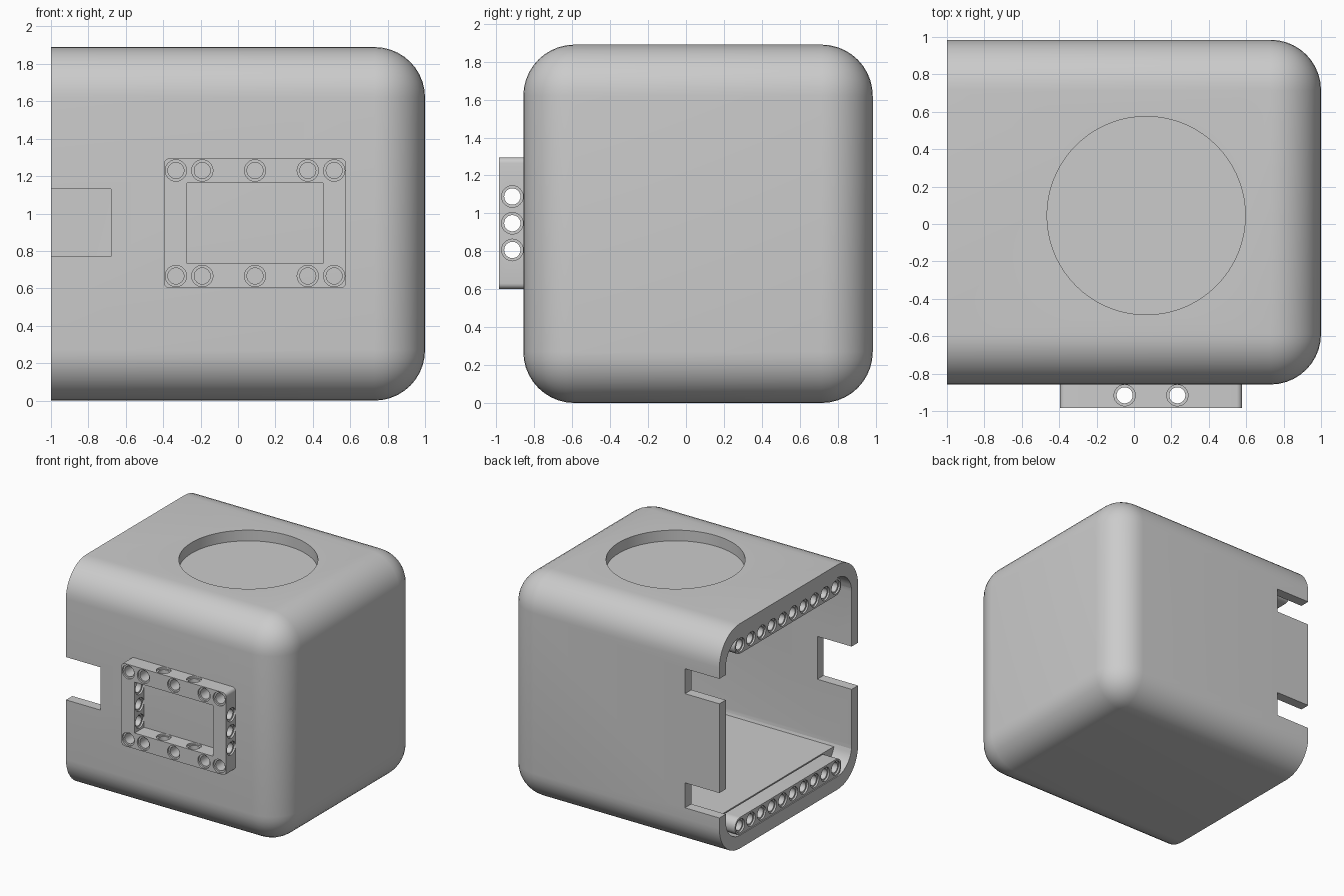
import bpy, bmesh, math
from mathutils import Matrix, Vector

if "Cube" in bpy.data.objects:
    bpy.data.objects.remove(bpy.data.objects["Cube"])

grey = bpy.data.materials.new("plain grey")
grey.use_nodes = True
COLOUR = (0.6, 0.6, 0.6, 1)
grey.diffuse_color = COLOUR
grey.node_tree.nodes["Principled BSDF"].inputs["Base Color"].default_value = COLOUR

PITCH = 0.141
TURN = {"X": Matrix.Rotation(math.pi / 2, 4, "Y"),
        "Y": Matrix.Rotation(math.pi / 2, 4, "X"),
        "Z": Matrix.Identity(4)}


def make(name, bm):
    bmesh.ops.recalc_face_normals(bm, faces=bm.faces)
    mesh = bpy.data.meshes.new(name)
    bm.to_mesh(mesh)
    bm.free()
    mesh.materials.append(grey)
    obj = bpy.data.objects.new(name, mesh)
    bpy.context.collection.objects.link(obj)
    return obj


def block(name, lo, hi, radius=0, pick=None, segments=10, z_clamp=None):
    """Box between two corners, rounding the edges chosen by pick."""
    bm = bmesh.new()
    bmesh.ops.create_cube(bm, size=1)
    lo, hi = Vector(lo), Vector(hi)
    for v in bm.verts:
        v.co = Vector([lo[i] if v.co[i] < 0 else hi[i] for i in range(3)])
    if radius:
        edges = [e for e in bm.edges if pick(e, lo)]
        bmesh.ops.bevel(bm, geom=edges, offset=radius, segments=segments,
                        profile=0.5, affect="EDGES", clamp_overlap=False)
    if z_clamp:
        for v in bm.verts:
            v.co.z = min(max(v.co.z, z_clamp[0]), z_clamp[1])
    return make(name, bm)


def not_open_end(edge, lo):
    return any(v.co.x > lo.x + 0.001 for v in edge.verts)


def along(axis):
    def pick(edge, lo):
        d = edge.verts[0].co - edge.verts[1].co
        return abs(d[axis]) > 0.9 * d.length
    return pick


def add_hole(bm, centre, axis, half):
    """Stepped round cutter: a bore with a shallow wider rim at both ends."""
    bore, rim, step, n = 0.043, 0.057, 0.015, 24
    outline = [(rim, -half - 0.02), (rim, step - half), (bore, step - half),
               (bore, half - step), (rim, half - step), (rim, half + 0.02)]
    place = Matrix.Translation(centre) @ TURN[axis]
    rings = []
    for r, h in outline:
        rings.append([bm.verts.new(place @ Vector((r * math.cos(t), r * math.sin(t), h)))
                      for t in (2 * math.pi * k / n for k in range(n))])
    for a, b in zip(rings, rings[1:]):
        for k in range(n):
            bm.faces.new((a[k], a[(k + 1) % n], b[(k + 1) % n], b[k]))
    bm.faces.new(rings[0])
    bm.faces.new(rings[-1])


def cut(obj, cutter):
    mod = obj.modifiers.new("cut", "BOOLEAN")
    mod.operation, mod.solver, mod.object = "DIFFERENCE", "EXACT", cutter
    bpy.context.view_layer.objects.active = obj
    bpy.ops.object.modifier_apply(modifier=mod.name)
    bpy.data.objects.remove(cutter)


def smooth(obj):
    bpy.ops.object.select_all(action="DESELECT")
    obj.select_set(True)
    bpy.context.view_layer.objects.active = obj
    bpy.ops.object.shade_smooth_by_angle(angle=math.radians(32))


# Rounded housing, open at one end
FRONT, BACK, TOP = -0.858, 0.985, 1.89
housing = block("housing", (-1, FRONT, 0), (1, BACK, TOP), 0.27, not_open_end)

# Cavity: a full-height mouth, then a thick floor and ceiling further in
y0, y1, z0, z1 = FRONT + 0.085, BACK - 0.085, 0.11, TOP - 0.11
cut(housing, block("mouth", (-1.5, y0, z0), (-0.84, y1, z1), 0.19, along(0)))
cut(housing, block("cavity", (-1.5, y0, z0), (0.91, y1, z1), 0.19, not_open_end,
                   z_clamp=(0.25, TOP - 0.25)))

# Slots in the open edge: one in front, two behind
cut(housing, block("front_slot", (-1.2, -1.2, 0.77), (-0.68, -0.7, 1.13)))
for low in (0.36, 1.32):
    cut(housing, block("back_slot", (-1.2, 0.8, low), (-0.68, 1.2, low + 0.21)))

# Round pocket in the top
bm = bmesh.new()
bmesh.ops.create_cone(bm, cap_ends=True, segments=72, radius1=0.53, radius2=0.53,
                      depth=0.2, matrix=Matrix.Translation((0.065, 0.045, TOP + 0.01)))
cut(housing, make("pocket", bm))
smooth(housing)

# Drilled beams along the top and bottom of the open end
mid_y = (FRONT + BACK) / 2
for name, z in (("lower_beam", 0.185), ("upper_beam", TOP - 0.185)):
    half = 5 * PITCH
    beam = block(name, (-0.995, mid_y - half, z - 0.072), (-0.86, mid_y + half, z + 0.072),
                 0.068, along(0), 8)
    bm = bmesh.new()
    for k in range(10):
        add_hole(bm, (-0.9275, mid_y + (k - 4.5) * PITCH, z), "X", 0.0675)
    cut(beam, make("beam_holes", bm))
    smooth(beam)

# Drilled rectangular frame on the front
cx, cz, cy = 0.091, 0.948, -0.916
frame = block("front_frame", (cx - 0.487, -0.985, cz - 0.347),
              (cx + 0.487, FRONT + 0.003, cz + 0.347), 0.03, along(1), 5)
cut(frame, block("opening", (cx - 0.364, -1.2, cz - 0.214), (cx + 0.364, -0.7, cz + 0.214)))
bm = bmesh.new()
for side in (-1, 1):
    for k in (-3, -2, 0, 2, 3):
        add_hole(bm, (cx + k * PITCH, -0.92, cz + side * 2 * PITCH), "Y", 0.065)
    for k in (-1, 0, 1):
        add_hole(bm, (cx + side * 0.4255, cy, cz + k * PITCH), "X", 0.0615)
    for k in (-1, 1):
        add_hole(bm, (cx + k * PITCH, cy, cz + side * 0.2805), "Z", 0.0665)
cut(frame, make("frame_holes", bm))
smooth(frame)
